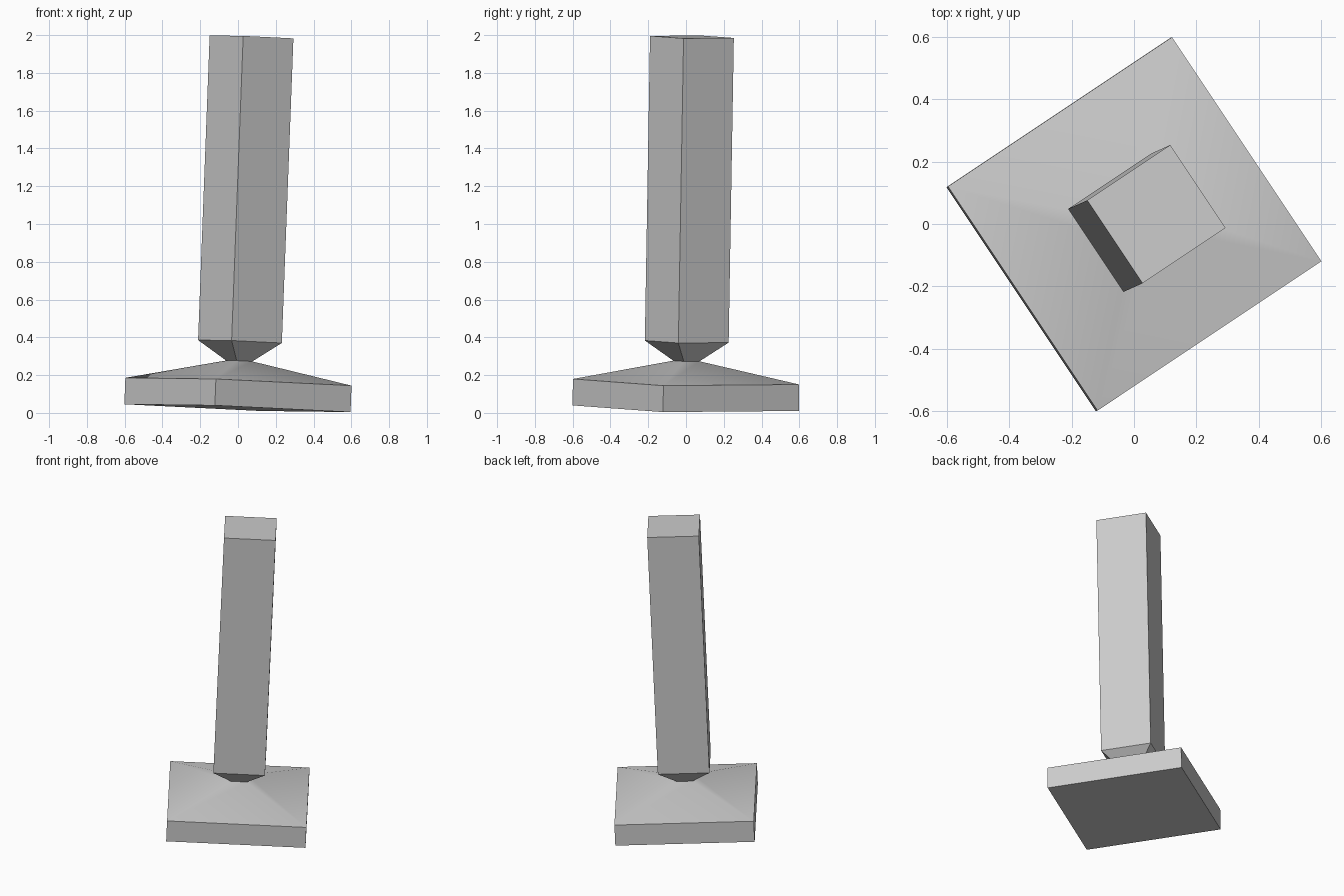
import bpy
import bmesh
import math
from mathutils import Matrix, Vector

cube = bpy.data.objects.get("Cube")
if cube:
    bpy.data.objects.remove(cube, do_unlink=True)

grey = bpy.data.materials.new("plain grey")
grey.use_nodes = True
colour = (0.6, 0.6, 0.6, 1)
grey.diffuse_color = colour
grey.node_tree.nodes["Principled BSDF"].inputs["Base Color"].default_value = colour

# Common placement: turned about z, then leaning slightly
lean = Vector((0, 0, 1)).rotation_difference(Vector((0.038, 0.017, 1)))
turn = Matrix.Rotation(math.radians(33.7), 4, "Z")
placement = Matrix.Translation((-0.003, -0.002, 0.025)) @ lean.to_matrix().to_4x4() @ turn


def square_stack(name, levels, cap_first, cap_last):
    """Skin square sections given as (half width, height)."""
    bm = bmesh.new()
    rings = [[bm.verts.new((sx * half, sy * half, z))
              for sx, sy in ((-1, -1), (1, -1), (1, 1), (-1, 1))]
             for half, z in levels]
    for low, high in zip(rings, rings[1:]):
        for i in range(4):
            j = (i + 1) % 4
            bm.faces.new((low[i], low[j], high[j], high[i]))
    if cap_first:
        bm.faces.new(rings[0][::-1])
    if cap_last:
        bm.faces.new(rings[-1])
    mesh = bpy.data.meshes.new(name)
    bm.to_mesh(mesh)
    bm.free()
    mesh.materials.append(grey)
    obj = bpy.data.objects.new(name, mesh)
    bpy.context.collection.objects.link(obj)
    obj.matrix_world = placement
    bpy.ops.object.select_all(action="DESELECT")
    obj.select_set(True)
    bpy.context.view_layer.objects.active = obj
    bpy.ops.object.shade_smooth_by_angle(angle=math.radians(30))
    return obj


# Square foot with a shallow, softly shaded slope up to the neck
square_stack("foot", [(0.432, 0), (0.432, 0.14), (0.05, 0.25)], True, False)

# Column flaring out from the same narrow neck
square_stack("column", [(0.05, 0.25), (0.16, 0.353), (0.16, 1.967)], False, True)
